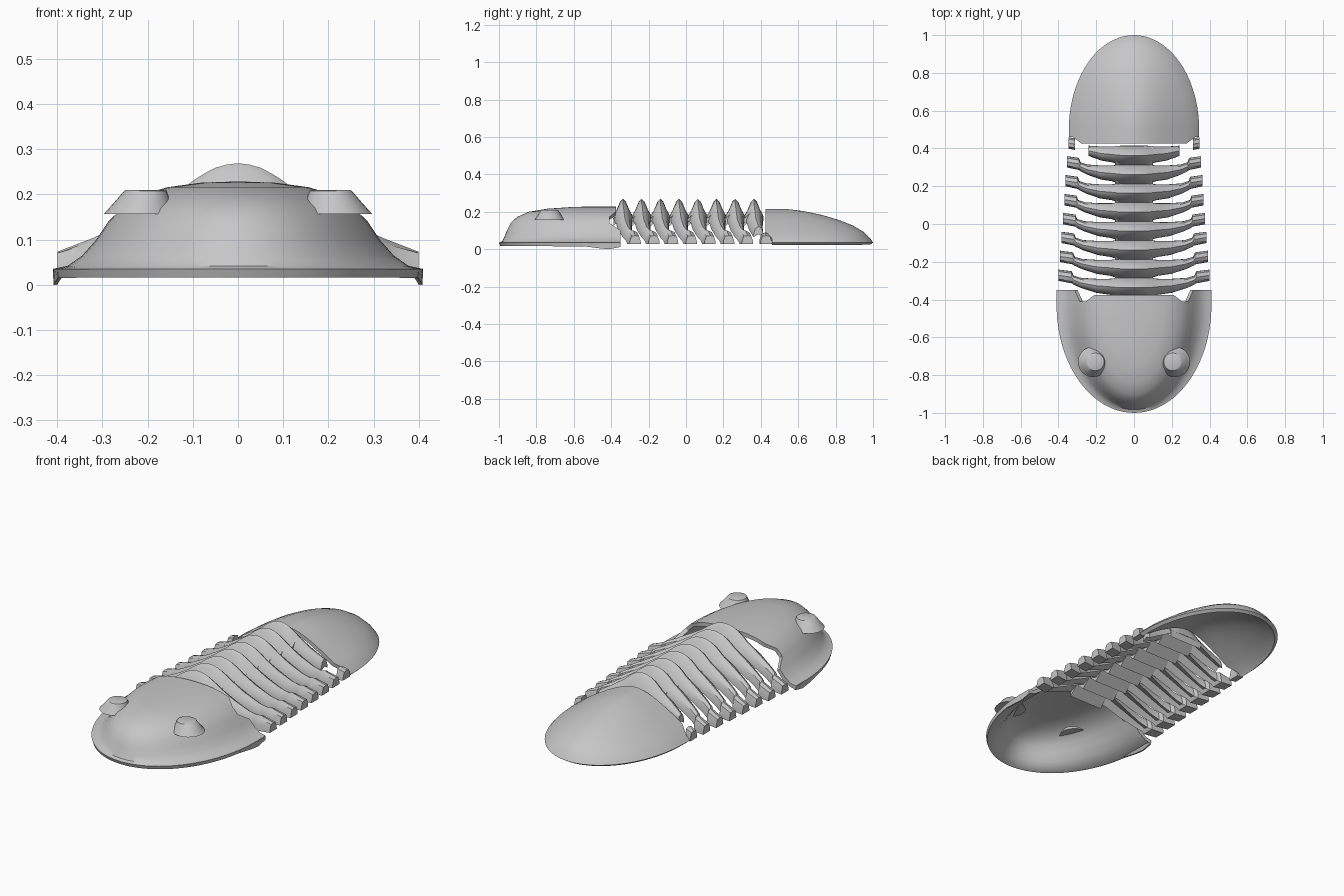
import bpy, bmesh, math
from math import sin, cos, pi

cube = bpy.data.objects.get("Cube")
if cube:
    bpy.data.objects.remove(cube)

GREY = (0.57, 0.57, 0.57, 1)
stone = bpy.data.materials.new("stone grey")
stone.use_nodes = True
stone.diffuse_color = GREY
stone.node_tree.nodes["Principled BSDF"].inputs["Base Color"].default_value = GREY


def finish(bm, name, thickness=0, angle=40):
    bmesh.ops.remove_doubles(bm, verts=bm.verts, dist=0.0005)
    bmesh.ops.recalc_face_normals(bm, faces=bm.faces)
    if thickness and sum(f.normal.z for f in bm.faces) < 0:
        bmesh.ops.reverse_faces(bm, faces=bm.faces)
    mesh = bpy.data.meshes.new(name)
    bm.to_mesh(mesh)
    bm.free()
    mesh.materials.append(stone)
    obj = bpy.data.objects.new(name, mesh)
    bpy.context.collection.objects.link(obj)
    bpy.ops.object.select_all(action='DESELECT')
    obj.select_set(True)
    bpy.context.view_layer.objects.active = obj
    if thickness:
        mod = obj.modifiers.new("shell", 'SOLIDIFY')
        mod.thickness = thickness
        mod.offset = -1
        bpy.ops.object.modifier_apply(modifier=mod.name)
    bpy.ops.object.shade_smooth_by_angle(angle=math.radians(angle))


def loft(bm, rows, closed=False, caps=False):
    rows = [[bm.verts.new(p) for p in r] for r in rows]
    n = len(rows[0])
    for a, b in zip(rows, rows[1:]):
        for i in range(n if closed else n - 1):
            j = (i + 1) % n
            bm.faces.new((a[i], a[j], b[j], b[i]))
    if caps:
        bm.faces.new(rows[0])
        bm.faces.new(rows[-1])


def sample(table, x):
    # Linear interpolation between the stations of a table
    for a, b in zip(table, table[1:]):
        if x <= b[0]:
            t = (x - a[0]) / (b[0] - a[0])
            return [p + (q - p) * t for p, q in zip(a, b)]
    return list(table[-1])


def shield(name, rings, half_width, y0, length, back, steps=40):
    # Half-elliptic dome; each ring is (x scale, y scale, height)
    rows = []
    for fx, fy, z in rings:
        w = fx * half_width
        row = [(w * cos(pi * k / steps), y0 + fy * length * sin(pi * k / steps), z)
               for k in range(steps + 1)]
        rows.append([(w, back(w), z)] + row + [(-w, back(w), z)])
    bm = bmesh.new()
    loft(bm, rows)
    finish(bm, name, 0.02)


# Head shield, with rear corners reaching past a small notch
head_rings = [(1, 1, .035), (.92, .97, .042), (.84, .95, .065), (.765, .925, .1),
              (.7, .89, .14), (.62, .83, .172), (.51, .72, .2), (.38, .55, .216),
              (.2, .3, .226), (0, 0, .229)]


def head_back(x):
    return -0.35 if x > 0.31 else -0.41 if x > 0.25 else -0.375


shield("head_shield", head_rings, 0.41, -0.43, -0.57, head_back)

# Tail shield: straight flanks falling from a central ridge
tail_rings = [(1, 1, .035), (.94, .97, .058), (.8, .9, .092), (.65, .79, .125),
              (.5, .64, .155), (.35, .46, .182), (.2, .26, .203), (.08, .11, .213), (0, 0, .216)]
shield("tail_shield", tail_rings, 0.345, 0.5, 0.5,
       lambda x: 0.46 if x > 0.3 else 0.425)

# Ribs: stations of (x, y shift, half width, top, shoulder, bottom, underside peak)
STATIONS = [(0, 0, .052, .269, .2, .165, .2), (.025, 0, .052, .266, .2, .165, .2),
            (.05, 0, .052, .259, .198, .165, .195), (.075, 0, .052, .246, .19, .16, .185),
            (.1, .002, .048, .23, .18, .15, .175), (.13, .005, .042, .207, .17, .138, .155),
            (.2, .01, .037, .165, .14, .105, .125), (.28, .025, .027, .122, .1, .065, .08),
            (.32, .04, .024, .104, .085, .045, .05), (.33, .055, .032, .1, .08, .028, .028),
            (.4, .066, .03, .073, .06, .028, .028)]


def rib_section(x, y, scale):
    _, dy, hw, top, shoulder, low, peak = sample(STATIONS, abs(x))
    profile = [(-hw, low), (-hw * .95, (low + shoulder) / 2), (-hw * .65, shoulder + .01),
               (-hw * .3, top - (top - shoulder) * .22), (0, top),
               (hw * .3, top - (top - shoulder) * .22), (hw * .65, shoulder + .01),
               (hw * .95, (low + shoulder) / 2), (hw, low), (0, peak)]
    return [(x * scale, y + dy + u, z) for u, z in profile]


stops = [s[0] for s in STATIONS]
for i in range(8):
    y = -0.337 + 0.1 * i
    scale = 1 - 0.135 * i / 7
    bm = bmesh.new()
    last = i == 7
    xs = [x for x in stops if x < 0.3] if last else stops
    path = [-x for x in reversed(xs[1:])] + xs
    loft(bm, [rib_section(x, y, scale) for x in path], closed=True, caps=True)
    if last:
        # Loose outer tips of the last rib, beside the tail
        for side in (-1, 1):
            loft(bm, [rib_section(side * x, y, scale) for x in (.36, .4)], True, True)
    finish(bm, f"rib_{i + 1}", angle=35)

    # Chevron plate under the middle of the rib
    bm = bmesh.new()
    loft(bm, [[(x, y + u, z) for u, z in ((-.05, .125), (0, .172), (.05, .125),
                                          (.05, .165), (0, .21), (-.05, .165))]
              for x in (-.1, .1)], True, True)
    finish(bm, f"chevron_plate_{i + 1}", angle=20)

for side, label in ((1, "left"), (-1, "right")):
    # Raised eye with a flat top
    bm = bmesh.new()
    rings = [(.08, .157, .217), (.064, .18, .212), (.047, .208, .205), (.042, .21, .205)]
    loft(bm, [[(side * (cx + r * cos(2 * pi * k / 24)), -0.73 + r * sin(2 * pi * k / 24), z)
               for k in range(24)] for r, z, cx in rings], closed=True, caps=True)
    finish(bm, f"{label}_eye", angle=30)

    # Small spur under the rear corner of the head
    bm = bmesh.new()
    loft(bm, [[(side * (x - .025), y, .03), (side * x, y, .03),
               (side * (x - .002), y, low), (side * (x - .01), y, low)]
              for x, y, low in ((.4, -.55, .016), (.408, -.46, .004),
                                (.41, -.41, 0), (.41, -.35, .012))], True, True)
    finish(bm, f"{label}_head_spur")
